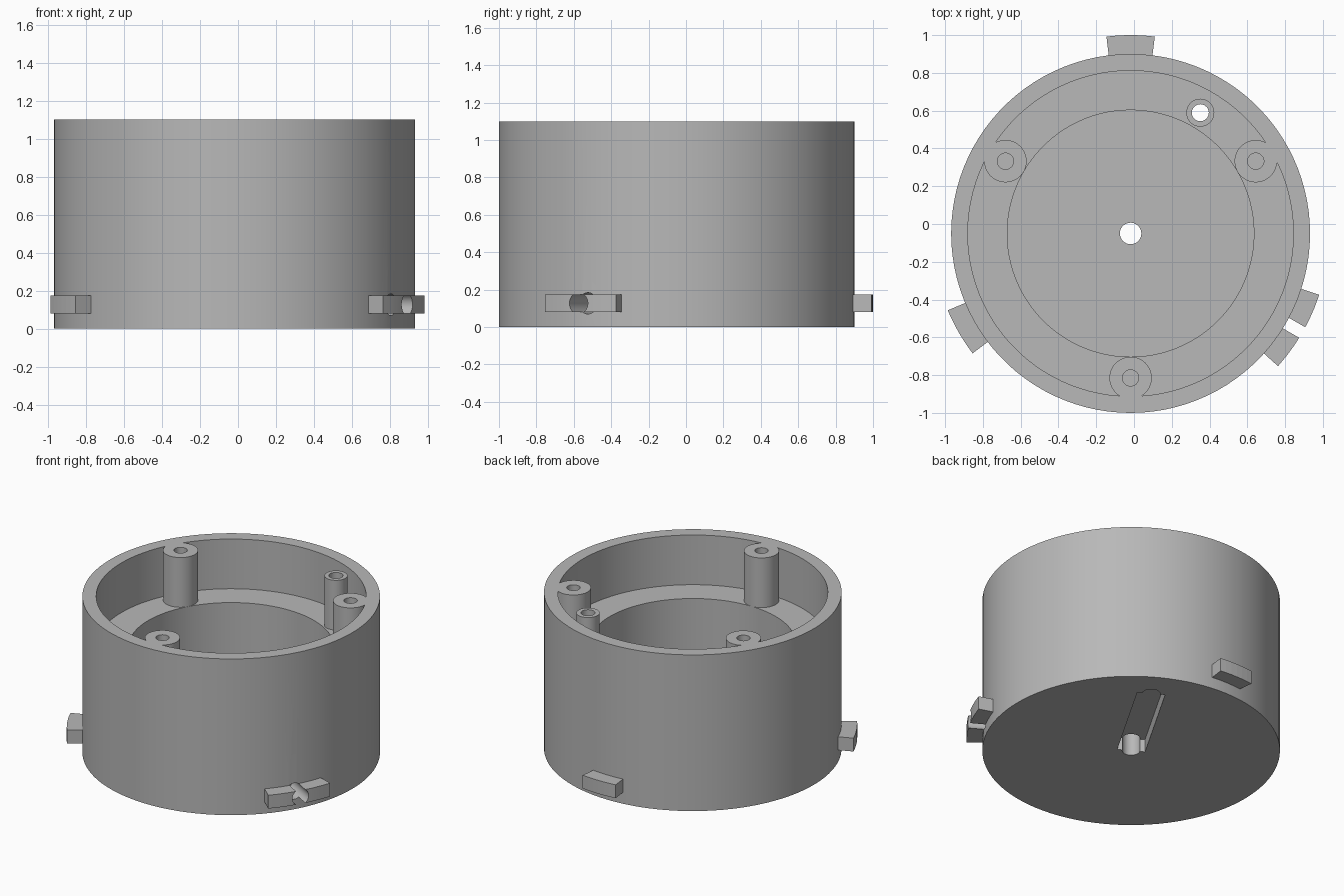
import bpy, bmesh, math
from mathutils import Matrix, Vector

if "Cube" in bpy.data.objects:
    bpy.data.objects.remove(bpy.data.objects["Cube"], do_unlink=True)

CX, CY = -0.018, -0.05            # axis of the housing
HEIGHT, LEDGE, FLOOR = 1.10, 0.75, 0.20
R_OUT, R_WALL, R_BORE = 0.95, 0.862, 0.653
TAB_Z, TAB_H, R_TAB = 0.127, 0.094, 1.05
R_WIRE = 0.057

grey = bpy.data.materials.new("plain_grey")
grey.use_nodes = True
grey.diffuse_color = (0.48, 0.48, 0.48, 1)
bsdf = next(n for n in grey.node_tree.nodes if n.type == "BSDF_PRINCIPLED")
bsdf.inputs["Base Color"].default_value = (0.48, 0.48, 0.48, 1)


def finish(name, bm):
    bmesh.ops.recalc_face_normals(bm, faces=bm.faces)
    mesh = bpy.data.meshes.new(name)
    bm.to_mesh(mesh)
    bm.free()
    mesh.materials.append(grey)
    ob = bpy.data.objects.new(name, mesh)
    bpy.context.collection.objects.link(ob)
    return ob


def polar(radius, degrees, z=0.0):
    a = math.radians(degrees)
    return Vector((CX + radius * math.cos(a), CY + radius * math.sin(a), z))


def cylinder(name, radius, z0, z1, centre=None, segments=100):
    c = centre or Vector((CX, CY, 0))
    bm = bmesh.new()
    bmesh.ops.create_cone(bm, cap_ends=True, segments=segments, radius1=radius,
                          radius2=radius, depth=z1 - z0,
                          matrix=Matrix.Translation((c.x, c.y, (z0 + z1) / 2)))
    return finish(name, bm)


def cut(target, cutter, keep=False):
    mod = target.modifiers.new("cut", "BOOLEAN")
    mod.operation, mod.solver, mod.object = "DIFFERENCE", "EXACT", cutter
    bpy.context.view_layer.objects.active = target
    bpy.ops.object.modifier_apply(modifier=mod.name)
    if not keep:
        bpy.data.objects.remove(cutter, do_unlink=True)


def tab(name, middle, half):
    """Curved lug standing out from the outer wall."""
    steps = 6
    angles = [middle - half + 2 * half * i / steps for i in range(steps + 1)]
    z = TAB_Z - TAB_H / 2
    outline = [polar(R_TAB, a, z) for a in angles]
    outline += [polar(R_OUT - 0.01, a, z) for a in reversed(angles)]
    bm = bmesh.new()
    face = bm.faces.new([bm.verts.new(p) for p in outline])
    top = bmesh.ops.extrude_face_region(bm, geom=[face])["geom"]
    bmesh.ops.translate(bm, vec=(0, 0, TAB_H),
                        verts=[v for v in top if isinstance(v, bmesh.types.BMVert)])
    return finish(name, bm)


# Upper cavity, leaving the screw posts and the wire tube standing
posts = [polar(0.765, a) for a in (30, 150, 270)]
tube = polar(0.738, 60)
housing = cylinder("housing", R_OUT, 0, HEIGHT)
cavity = cylinder("cavity", R_WALL, LEDGE, HEIGHT + 0.2)
for p in posts:
    cut(cavity, cylinder("post_core", 0.112, 0.5, 1.5, p, 48))
cut(cavity, cylinder("tube_core", 0.074, 0.5, 1.5, tube, 40))
cut(housing, cavity)

# Lower bore, screw holes and wire holes
cut(housing, cylinder("bore", R_BORE, FLOOR, HEIGHT + 0.2))
for p in posts:
    cut(housing, cylinder("screw_hole", 0.043, LEDGE, HEIGHT + 0.2, p, 32))
cut(housing, cylinder("tube_hole", 0.045, -0.2, HEIGHT + 0.2, tube, 32))
cut(housing, cylinder("wire_hole", R_WIRE, -0.2, FLOOR + 0.2, None, 32))
cut(housing, cylinder("tube_hole_base", R_WIRE, -0.2, 0.15, tube, 32))

# Wire channel under the floor, from the centre to the tube
bm = bmesh.new()
bmesh.ops.create_cube(bm, size=1, matrix=(
    Matrix.Translation(polar(0.369, 60)) @ Matrix.Rotation(math.radians(60), 4, "Z")
    @ Matrix.Diagonal((0.738, 0.18, 0.18, 1))))
cut(housing, finish("channel", bm))

# Outer lugs; the wide one is split by a radial hole
tab("back_lug", 90, 7)
tab("front_right_lug", 210, 7.2)
split_lug = tab("front_left_lug", -30, 12)
bm = bmesh.new()
bmesh.ops.create_cone(bm, cap_ends=True, segments=32, radius1=R_WIRE, radius2=R_WIRE,
                      depth=0.5, matrix=(Matrix.Translation(polar(1.05, -30, TAB_Z))
                                         @ Matrix.Rotation(math.radians(-30), 4, "Z")
                                         @ Matrix.Rotation(math.pi / 2, 4, "Y")))
side_hole = finish("side_hole", bm)
cut(split_lug, side_hole, keep=True)
cut(housing, side_hole)

# Smooth curved walls, keep the edges sharp
for ob in bpy.context.view_layer.objects:
    ob.select_set(ob.type == "MESH" and ob.name in ("housing", "front_left_lug"))
bpy.context.view_layer.objects.active = housing
bpy.ops.object.shade_smooth_by_angle(angle=math.radians(30))
